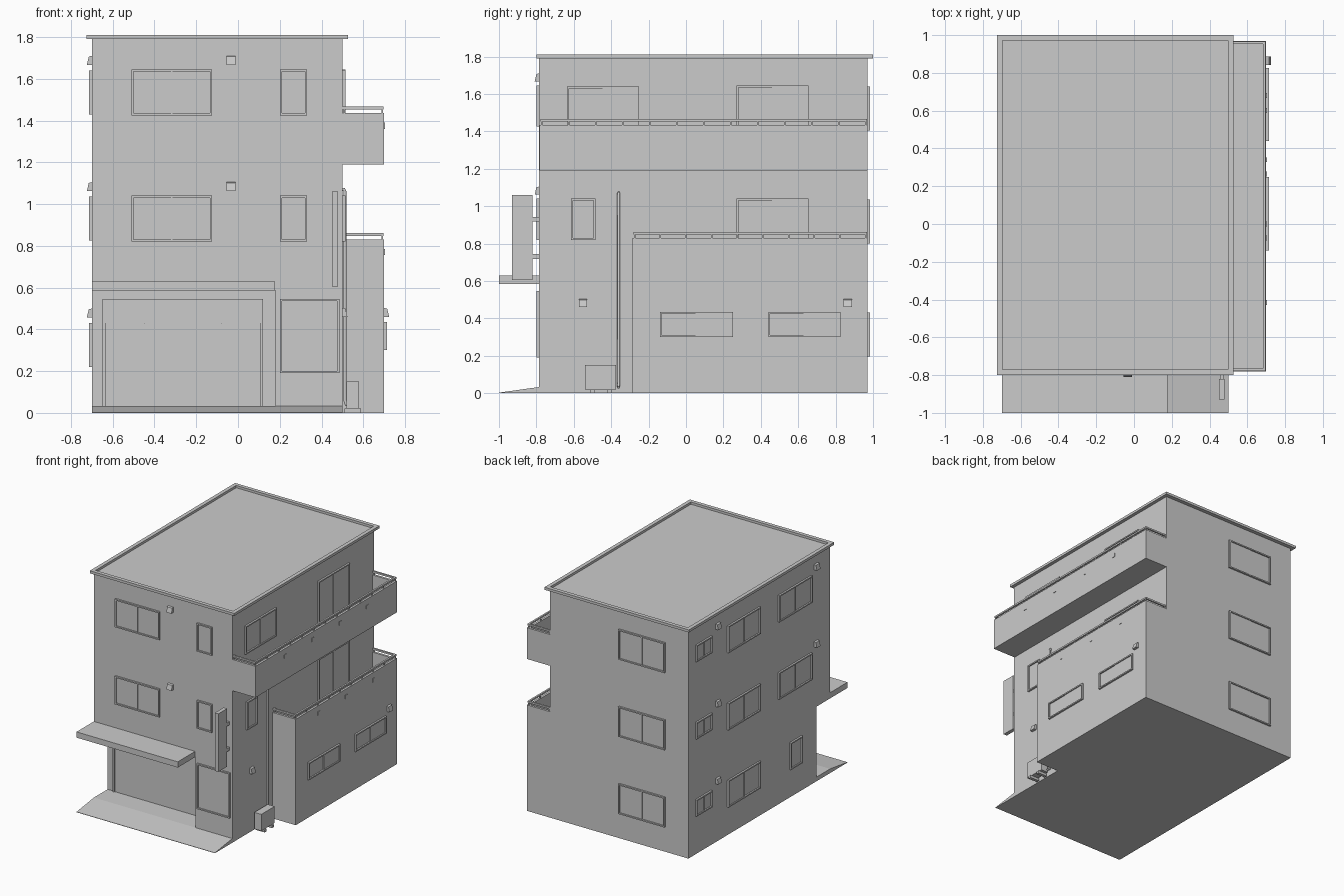
import bpy, bmesh
from mathutils import Vector

if "Cube" in bpy.data.objects:
    bpy.data.objects.remove(bpy.data.objects["Cube"])


def finish(name, bm):
    bmesh.ops.recalc_face_normals(bm, faces=bm.faces[:])
    me = bpy.data.meshes.new(name)
    bm.to_mesh(me)
    bm.free()
    ob = bpy.data.objects.new(name, me)
    bpy.context.collection.objects.link(ob)
    return ob


def add_box(bm, x0, x1, y0, y1, z0, z1):
    vs = bmesh.ops.create_cube(bm, size=1)["verts"]
    for v in vs:
        v.co = Vector((x1 if v.co.x > 0 else x0, y1 if v.co.y > 0 else y0,
                       z1 if v.co.z > 0 else z0))
    return vs


def box(name, *b):
    bm = bmesh.new()
    add_box(bm, *b)
    return finish(name, bm)


def prism(name, pts, vec):
    bm = bmesh.new()
    f = bm.faces.new([bm.verts.new(p) for p in pts])
    r = bmesh.ops.extrude_face_region(bm, geom=[f])
    bmesh.ops.translate(bm, vec=vec, verts=[g for g in r["geom"] if isinstance(g, bmesh.types.BMVert)])
    return finish(name, bm)


def on_wall(bm, side, plane, u0, u1, z0, z1, d0, d1):
    # box placed on a wall: u runs along the wall, d points outward
    s = -1 if side in ("front", "left") else 1
    a, b = sorted((plane + s * d0, plane + s * d1))
    if side in ("front", "back"):
        return add_box(bm, u0, u1, a, b, z0, z1)
    return add_box(bm, a, b, u0, u1, z0, z1)


def window(name, side, plane, u0, u1, z0, z1, sliding=True):
    bm = bmesh.new()
    t, d, m = 0.01, 0.014, (u0 + u1) / 2
    for b in ((u0, u0 + t, z0, z1), (u1 - t, u1, z0, z1),
              (u0 + t, u1 - t, z0, z0 + t), (u0 + t, u1 - t, z1 - t, z1)):
        on_wall(bm, side, plane, *b, 0, d)
    if sliding:
        on_wall(bm, side, plane, u0 + t, m, z0 + t, z1 - t, 0, 0.003)
        on_wall(bm, side, plane, m, u1 - t, z0 + t, z1 - t, 0, 0.006)
        on_wall(bm, side, plane, m - 0.004, m + 0.004, z0 + t, z1 - t, 0, 0.009)
    else:
        on_wall(bm, side, plane, u0 + t, u1 - t, z0 + t, z1 - t, 0, 0.004)
    return finish(name, bm)


def vent(name, side, plane, u, z):
    bm = bmesh.new()
    vs = on_wall(bm, side, plane, u - 0.022, u + 0.022, z, z + 0.043, 0, 0.024)
    ax = 1 if side in ("front", "back") else 0
    for v in vs:  # slope the hood
        if v.co.z > z + 0.02 and abs(v.co[ax] - plane) > 0.02:
            v.co[ax] = plane + (v.co[ax] - plane) * 0.6
            v.co.z -= 0.004
    return finish(name, bm)


F, B, L, R, E = -0.785, 0.97, -0.70, 0.50, 0.70

# main body with garage porch cut out
body = box("main_body", L, R, F, B, 0, 1.79)
cut = box("porch_cutter", L - 0.1, 0.18, F - 0.1, -0.615, -0.1, 0.585)
cut.hide_render = True
cut.hide_set(True)
mod = body.modifiers.new("porch", "BOOLEAN")
mod.object = cut
mod.operation = "DIFFERENCE"
mod.solver = "EXACT"

# roof slab with sunken centre
bm = bmesh.new()
add_box(bm, -0.725, 0.527, -0.80, 1.0, 1.79, 1.81)
bm.faces.ensure_lookup_table()
bm.normal_update()
top = max(bm.faces, key=lambda f: f.calc_center_median().z)
bmesh.ops.inset_region(bm, faces=[top], thickness=0.042)
r = bmesh.ops.extrude_face_region(bm, geom=[top])
bmesh.ops.translate(bm, vec=(0, 0, -0.018), verts=[g for g in r["geom"] if isinstance(g, bmesh.types.BMVert)])
bmesh.ops.delete(bm, geom=[top], context="FACES_ONLY")
finish("roof", bm)

# canopy, entrance ramp and porch floor
box("canopy", L, 0.178, -1.0, F, 0.585, 0.63)
prism("ramp", [(L, -1, 0), (L, F, 0), (L, F, 0.033), (L, -1, 0.003)], (1.2, 0, 0))
box("porch_floor", L, 0.18, F, -0.615, 0, 0.033)

# garage shutter
y = -0.615
bm = bmesh.new()
for b in ((-0.65, -0.635, 0.033, 0.545), (0.105, 0.12, 0.033, 0.545), (-0.635, 0.105, 0.535, 0.545)):
    on_wall(bm, "front", y, *b, 0, 0.012)
on_wall(bm, "front", y, -0.635, 0.105, 0.43, 0.535, 0, 0.007)
on_wall(bm, "front", y, -0.635, 0.105, 0.033, 0.428, 0, 0.003)
on_wall(bm, "front", y, -0.45, -0.08, 0.424, 0.432, 0, 0.01)
finish("garage_shutter", bm)


# balconies: deck, parapet, rail, posts and drain outlets
def balcony(name, y0, z_base, z_deck, z_top, spans, drains):
    box(name + "_deck", R, E, y0, B, z_base, z_deck)
    t = 0.018

    def u_shape(part, o, w, z, h):
        a, b, x = y0 + o, B - o, E - o
        prism(name + part, [(R, a, z), (x, a, z), (x, b, z), (R, b, z), (R, b - w, z),
                            (x - w, b - w, z), (x - w, a + w, z), (R, a + w, z)], (0, 0, h))
    u_shape("_parapet", 0, t, z_deck, z_top - z_deck)
    u_shape("_rail", 0.003, 0.014, z_top + 0.018, 0.013)
    bm = bmesh.new()
    for i in range(spans + 1):
        yc = y0 + 0.01 + (B - y0 - 0.02) * i / spans
        add_box(bm, E - 0.014, E - 0.006, yc - 0.004, yc + 0.004, z_top, z_top + 0.018)
    for yc in (y0 + 0.01, B - 0.01):
        add_box(bm, R + 0.005, R + 0.013, yc - 0.004, yc + 0.004, z_top, z_top + 0.018)
    finish(name + "_posts", bm)
    bm = bmesh.new()
    for yc in drains:
        on_wall(bm, "right", E, yc - 0.013, yc + 0.013, z_top - 0.075, z_top - 0.045, 0, 0.004)
    finish(name + "_drains", bm)


balcony("lower_balcony", -0.285, 0, 0.63, 0.83, 9, (0, 0.34, 0.68))
balcony("upper_balcony", -0.782, 1.19, 1.23, 1.435, 12, (-0.415, -0.075, 0.265, 0.60))

# windows and vents that repeat per storey
for i, fl in enumerate(("ground", "middle", "top")):
    z = 0.605 * i
    window(fl + "_back_window", "back", B, -0.50, -0.10, z + 0.195, z + 0.43)
    window(fl + "_left_small_window", "left", L, 0.69, 0.885, z + 0.30, z + 0.43)
    window(fl + "_left_window", "left", L, 0.09, 0.49, z + 0.22, z + 0.43)
    vent(fl + "_left_rear_vent", "left", L, 0.61, z + 0.457)
    if i == 0:
        window("ground_left_narrow_window", "left", L, -0.43, -0.28, 0.22, 0.43, False)
        continue
    window(fl + "_left_front_window", "left", L, -0.55, -0.14, z + 0.22, z + 0.43)
    vent(fl + "_left_front_vent", "left", L, -0.61, z + 0.457)
    window(fl + "_front_window", "front", F, -0.51, -0.125, z + 0.215, z + 0.435)
    window(fl + "_front_small_window", "front", F, 0.20, 0.33, z + 0.215, z + 0.435, False)
    vent(fl + "_front_vent", "front", F, -0.033, z + 0.457)
    window(fl + "_balcony_door", "right", R, 0.27, 0.655, z + 0.025, z + 0.435)

# single windows and vents
window("shop_window", "front", F, 0.20, 0.485, 0.19, 0.545, False)
window("middle_right_window", "right", R, -0.615, -0.485, 0.82, 1.04, False)
window("top_right_window", "right", R, -0.635, -0.25, 1.42, 1.64)
for n, a, b in (("front", -0.14, 0.25), ("rear", 0.44, 0.825)):
    window("ground_right_%s_window" % n, "right", E, a, b, 0.30, 0.435)
vent("ground_right_front_vent", "right", R, -0.55, 0.46)
vent("ground_right_rear_vent", "right", E, 0.865, 0.46)

# projecting blade sign with brackets
box("blade_panel", 0.45, 0.48, -0.93, -0.82, 0.605, 1.06)
for n, z in (("lower", 0.73), ("upper", 0.93)):
    box(n + "_bracket", 0.455, 0.475, -0.82, F, z - 0.013, z + 0.013)

# drain pipe with bent ends
cu = bpy.data.curves.new("drain_pipe", "CURVE")
cu.dimensions = "3D"
cu.bevel_depth = 0.008
cu.bevel_resolution = 1
cu.use_fill_caps = True
sp = cu.splines.new("POLY")
path = [(0.50, 1.07), (0.508, 1.07), (0.512, 1.06), (0.512, 0.06), (0.518, 0.04), (0.535, 0.03)]
sp.points.add(len(path) - 1)
for p, (x, z) in zip(sp.points, path):
    p.co = (x, -0.36, z, 1)
bpy.context.collection.objects.link(bpy.data.objects.new("drain_pipe", cu))

# outdoor cooling unit on feet
box("cooling_unit", 0.52, 0.58, -0.54, -0.375, 0.02, 0.15)
for n, yc in (("front", -0.50), ("rear", -0.41)):
    box(n + "_unit_foot", 0.51, 0.59, yc - 0.012, yc + 0.012, 0, 0.02)
